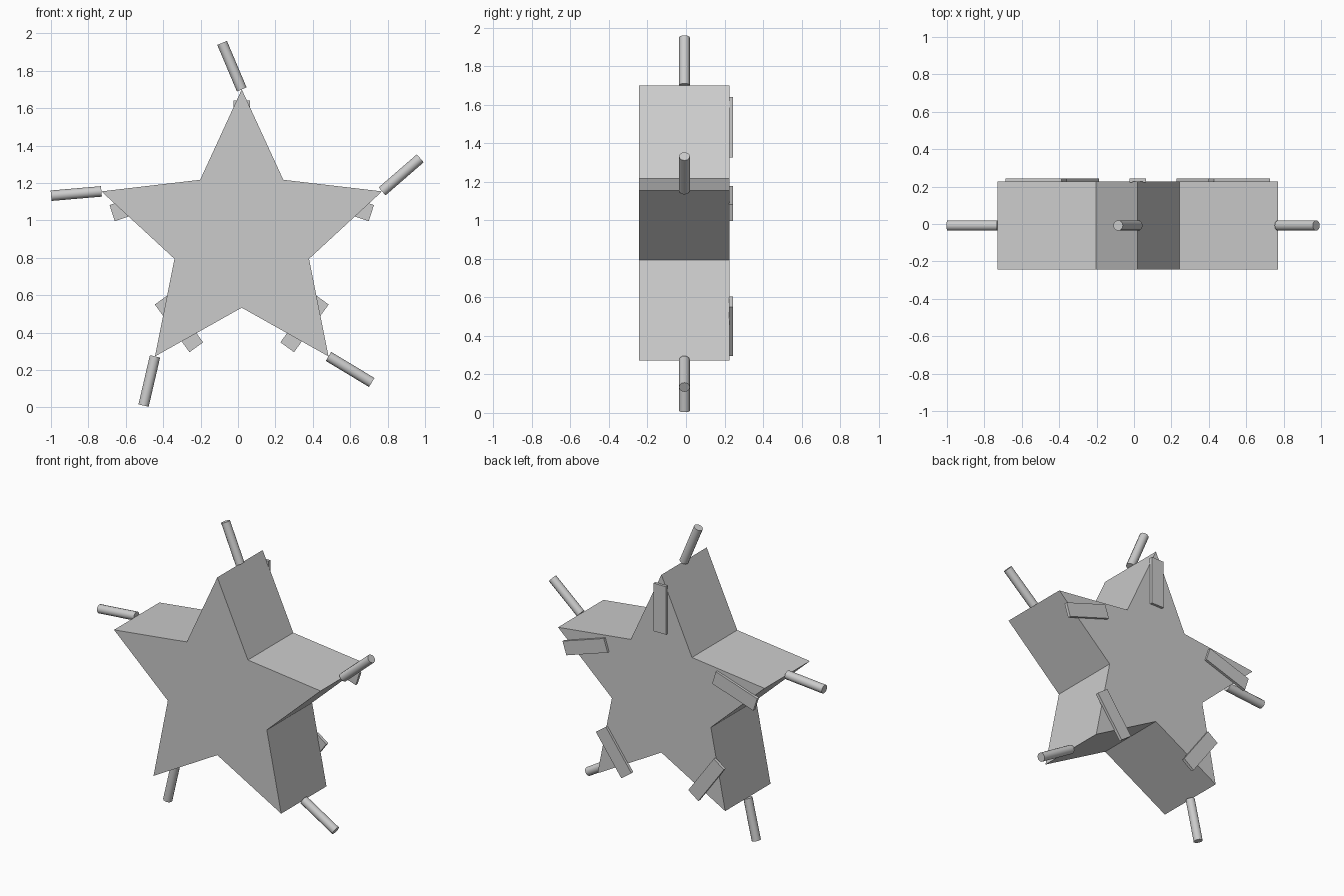
import bpy, bmesh
from math import cos, sin, pi, radians
from mathutils import Matrix, Vector

if "Cube" in bpy.data.objects:
    bpy.data.objects.remove(bpy.data.objects["Cube"])

CX, CZ = 0.02, 0.911            # star centre
R_OUT, R_IN = 0.789, 0.378
Y_FRONT, Y_BACK = -0.243, 0.227
Y_MID = (Y_FRONT + Y_BACK) / 2


def polar(r, a, y=0.0):
    return Vector((CX + r * cos(a), y, CZ + r * sin(a)))


def finish(name, bm):
    bmesh.ops.recalc_face_normals(bm, faces=bm.faces)
    mesh = bpy.data.meshes.new(name)
    bm.to_mesh(mesh)
    bm.free()
    obj = bpy.data.objects.new(name, mesh)
    bpy.context.collection.objects.link(obj)
    return obj


# Star body: extruded ten-point outline
bm = bmesh.new()
verts = [bm.verts.new(polar(R_IN if i % 2 else R_OUT, pi / 2 - i * pi / 5, Y_FRONT))
         for i in range(10)]
face = bm.faces.new(verts)
ext = bmesh.ops.extrude_face_region(bm, geom=[face], use_keep_orig=True)
bmesh.ops.translate(bm, vec=(0, Y_BACK - Y_FRONT, 0),
                    verts=[g for g in ext["geom"] if isinstance(g, bmesh.types.BMVert)])
finish("star_body", bm)

PEG_LEN, PEG_R = 0.27, 0.028
for i in range(5):
    arm = pi / 2 - i * 2 * pi / 5

    # Round peg at each tip, leaning off the arm direction
    a = arm + radians(22.9)
    mid = polar(R_OUT, arm, Y_MID) + Vector((cos(a), 0, sin(a))) * PEG_LEN / 2
    bm = bmesh.new()
    bmesh.ops.create_cone(bm, cap_ends=True, segments=12, radius1=PEG_R, radius2=PEG_R,
                          depth=PEG_LEN,
                          matrix=Matrix.Translation(mid) @ Matrix.Rotation(pi / 2 - a, 4, 'Y'))
    peg = finish(f"tip_peg_{i + 1}", bm)
    bpy.ops.object.select_all(action='DESELECT')
    peg.select_set(True)
    bpy.context.view_layer.objects.active = peg
    bpy.ops.object.shade_smooth_by_angle(angle=radians(40))

    # Thin back plate on each arm, turned opposite to the arm
    bm = bmesh.new()
    bmesh.ops.create_cube(bm, size=1, matrix=Matrix.Translation(polar(0.571, arm, 0.233))
                          @ Matrix.Rotation(arm - pi / 2, 4, 'Y')
                          @ Matrix.Diagonal((0.09, 0.02, 0.315, 1)))
    finish(f"back_plate_{i + 1}", bm)
